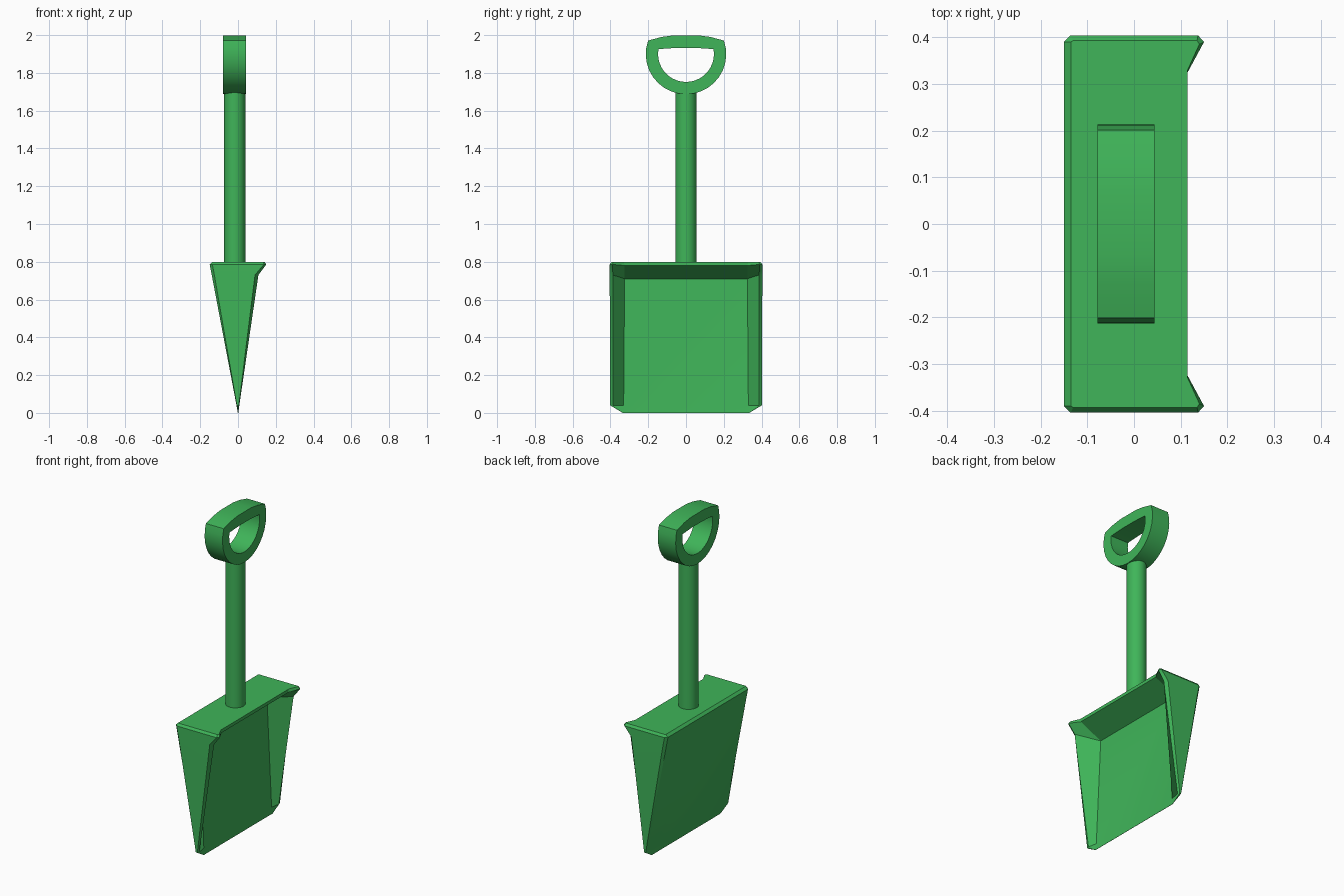
import bpy, bmesh, math

if "Cube" in bpy.data.objects:
    bpy.data.objects.remove(bpy.data.objects["Cube"])

green = bpy.data.materials.new("green")
green.diffuse_color = (0.05, 0.46, 0.1, 1)
green.use_nodes = True
green.node_tree.nodes["Principled BSDF"].inputs["Base Color"].default_value = green.diffuse_color
CX = -0.0175  # x of the shaft axis


def finish(name, bm):
    bmesh.ops.remove_doubles(bm, verts=bm.verts, dist=1e-5)
    bmesh.ops.recalc_face_normals(bm, faces=bm.faces)
    mesh = bpy.data.meshes.new(name)
    bm.to_mesh(mesh)
    bm.free()
    mesh.materials.append(green)
    ob = bpy.data.objects.new(name, mesh)
    bpy.context.collection.objects.link(ob)
    bpy.ops.object.select_all(action='DESELECT')
    ob.select_set(True)
    bpy.context.view_layer.objects.active = ob
    bpy.ops.object.shade_smooth_by_angle(angle=math.radians(30))
    return ob


def bridge(bm, a, b):
    n = len(a)
    for i in range(n):
        j = (i + 1) % n
        bm.faces.new((a[i], a[j], b[j], b[i]))


# Blade: hollow wedge lofted through half sections of (x, y, z), mirrored in y
sections = [
    # back centre edge, side back, side front, front lip, scoop floor
    [(-.135, .39, .8), (-.13, .393, .8), (.135, .393, .8), (.14, .385, .8), (.115, .33, .8)],
    [(-.15, .39, .786), (-.136, .404, .786), (.137, .404, .786), (.15, .39, .786), (.115, .325, .78)],
    [(-.139, .39, .73), (-.125, .404, .73), (.09, .404, .73), (.108, .387, .73), (-.03, .325, .71)],
    [(-.008, .39, .04), (-.006, .402, .04), (.004, .402, .04), (.007, .387, .04), (-.002, .33, .04)],
    [(-.001, .33, 0), (-.0005, .335, 0), (.001, .335, 0), (.0015, .33, 0), (.0005, .32, 0)],
]
bm = bmesh.new()
rings = []
for sec in sections:
    pts = sec + [(x, -y, z) for x, y, z in reversed(sec)]
    rings.append([bm.verts.new(p) for p in pts])
for a, b in zip(rings, rings[1:]):
    bridge(bm, a, b)
bm.faces.new(rings[0])
bm.faces.new(rings[-1])
finish("blade", bm)

# Shaft
bm = bmesh.new()
bmesh.ops.create_cone(bm, cap_ends=True, segments=32, radius1=.056, radius2=.056, depth=.92)
bmesh.ops.translate(bm, verts=bm.verts, vec=(CX, 0, 1.25))
finish("shaft", bm)


# D-shaped grip: round lower arc closed by a nearly flat top bar
def d_outline(radius, start, top, n=20):
    arc = [math.radians(start - (180 + 2 * start) * i / n) for i in range(n + 1)]
    return [(radius * math.cos(t), 1.9 + radius * math.sin(t)) for t in arc] + top


outer = d_outline(.213, 19.5, [(-.13, 1.99), (-.065, 1.999), (.065, 1.999), (.13, 1.99)])
inner = d_outline(.148, 10, [(-.09, 1.93), (-.045, 1.932), (.045, 1.932), (.09, 1.93)])
bm = bmesh.new()
loops = [[bm.verts.new((x, y, z)) for y, z in line]
         for line, x in ((outer, CX - .061), (outer, CX + .061),
                         (inner, CX + .061), (inner, CX - .061))]
for k in range(4):
    bridge(bm, loops[k], loops[(k + 1) % 4])
finish("grip", bm)
